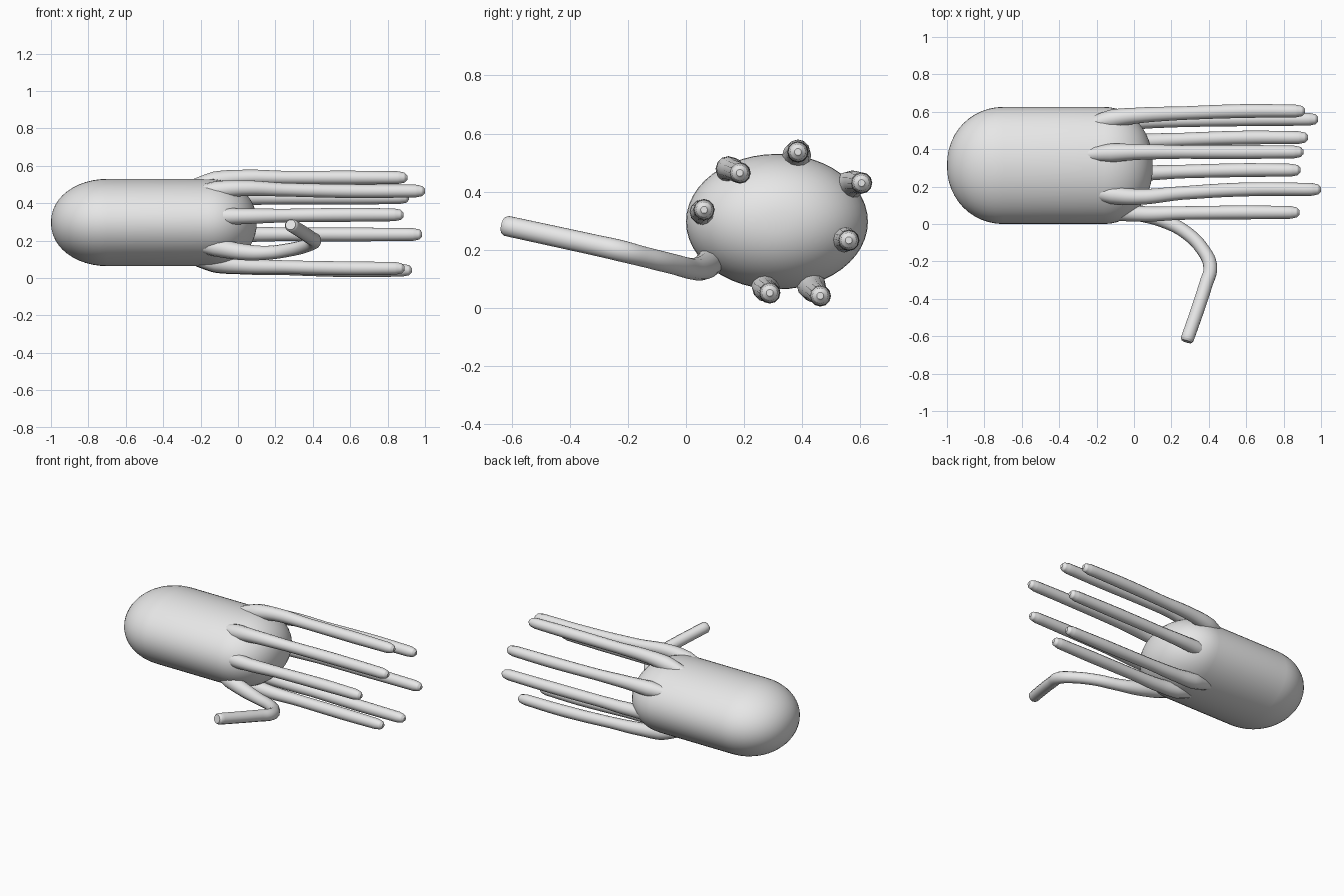
import bpy, bmesh, math

if "Cube" in bpy.data.objects:
    bpy.data.objects.remove(bpy.data.objects["Cube"], do_unlink=True)

grey = bpy.data.materials.new("plain grey")
grey.use_nodes = True
grey.diffuse_color = (0.8, 0.8, 0.8, 1)
grey.node_tree.nodes["Principled BSDF"].inputs["Base Color"].default_value = (0.8, 0.8, 0.8, 1)

CY, CZ = 0.313, 0.297          # body axis
RY, RZ = 0.313, 0.233          # body half width and half height


def finish(obj):
    bpy.ops.object.select_all(action='DESELECT')
    obj.select_set(True)
    bpy.context.view_layer.objects.active = obj
    if obj.type == 'CURVE':
        bpy.ops.object.convert(target='MESH')
        obj = bpy.context.view_layer.objects.active
    bpy.ops.object.shade_smooth_by_angle(angle=math.radians(50))


def make_body():
    """Oval capsule along x: rounded rear dome, straight middle, rounded front dome."""
    steps, sides = 12, 48
    rings = []
    for i in range(1, steps + 1):                      # rear dome
        a = math.pi / 2 * i / steps
        rings.append((-0.70 - 0.30 * math.cos(a), math.sin(a) ** 0.95))
    for i in range(steps):                             # front dome
        a = math.pi / 2 * i / steps
        rings.append((-0.16 + 0.26 * math.sin(a), math.cos(a) ** 0.9))
    bm = bmesh.new()
    loops = []
    for x, s in rings:
        loops.append([bm.verts.new((x,
                                    CY + RY * s * math.cos(2 * math.pi * k / sides),
                                    CZ + RZ * s * math.sin(2 * math.pi * k / sides)))
                      for k in range(sides)])
    for a, b in zip(loops, loops[1:]):
        for k in range(sides):
            n = (k + 1) % sides
            bm.faces.new((a[k], a[n], b[n], b[k]))
    for x, loop in ((-1.0, loops[0]), (0.10, loops[-1])):
        tip = bm.verts.new((x, CY, CZ))
        for k in range(sides):
            bm.faces.new((tip, loop[k], loop[(k + 1) % sides]))
    bmesh.ops.recalc_face_normals(bm, faces=bm.faces)
    mesh = bpy.data.meshes.new("body")
    bm.to_mesh(mesh)
    bm.free()
    mesh.materials.append(grey)
    obj = bpy.data.objects.new("body", mesh)
    bpy.context.collection.objects.link(obj)
    finish(obj)


def make_tube(name, points):
    """Round tube through points given as (x, y, z, radius)."""
    curve = bpy.data.curves.new(name, 'CURVE')
    curve.dimensions = '3D'
    curve.bevel_depth = 1.0
    curve.bevel_resolution = 4
    curve.resolution_u = 6
    curve.use_fill_caps = True
    spline = curve.splines.new('BEZIER')
    spline.bezier_points.add(len(points) - 1)
    for p, (x, y, z, r) in zip(spline.bezier_points, points):
        p.co = (x, y, z)
        p.radius = r
        p.handle_left_type = p.handle_right_type = 'AUTO'
    curve.materials.append(grey)
    obj = bpy.data.objects.new(name, curve)
    bpy.context.collection.objects.link(obj)
    finish(obj)


def toward_axis(y, z, s):
    return CY + (y - CY) * s, CZ + (z - CZ) * s


def straight_arm(name, root, tip, length):
    """Arm that swells out of the body's front shoulder and runs forward."""
    (ry, rz), (ty, tz) = root, tip
    mid = ((ry + ty) / 2, (rz + tz) / 2)
    make_tube(name, [
        (-0.26, *toward_axis(ry, rz, 0.78), 0.035),
        (-0.12, *toward_axis(ry, rz, 0.93), 0.050),
        (0.02, ry, rz, 0.042),
        (0.25, *mid, 0.036),
        (0.60, ty, tz, 0.037),
        (length - 0.05, ty, tz, 0.034),
        (length - 0.015, ty, tz, 0.027),
        (length, ty, tz, 0.012)])


make_body()

# Arms: name, root (y, z), tip (y, z), tip x
ARMS = [
    ("arm_top", (0.385, 0.537), (0.385, 0.537), 0.905),
    ("arm_upper_left", (0.580, 0.430), (0.604, 0.430), 0.915),
    ("arm_lower_left", (0.548, 0.235), (0.560, 0.233), 0.985),
    ("arm_bottom_left", (0.440, 0.062), (0.462, 0.042), 0.930),
    ("arm_bottom_right", (0.272, 0.065), (0.288, 0.052), 0.890),
    ("arm_right", (0.055, 0.330), (0.062, 0.338), 0.885),
    ("arm_upper_right", (0.145, 0.480), (0.185, 0.465), 1.000),
]
for arm in ARMS:
    straight_arm(*arm)

# Arm bent sideways at an elbow
make_tube("arm_bent", [
    (-0.26, 0.13, 0.19, 0.035),
    (-0.12, 0.09, 0.165, 0.050),
    (0.02, 0.06, 0.140, 0.044),
    (0.15, 0.02, 0.135, 0.037),
    (0.27, -0.04, 0.150, 0.036),
    (0.37, -0.14, 0.175, 0.036),
    (0.408, -0.23, 0.198, 0.038),
    (0.385, -0.32, 0.218, 0.037),
    (0.285, -0.615, 0.282, 0.036),
    (0.281, -0.628, 0.285, 0.028)])
